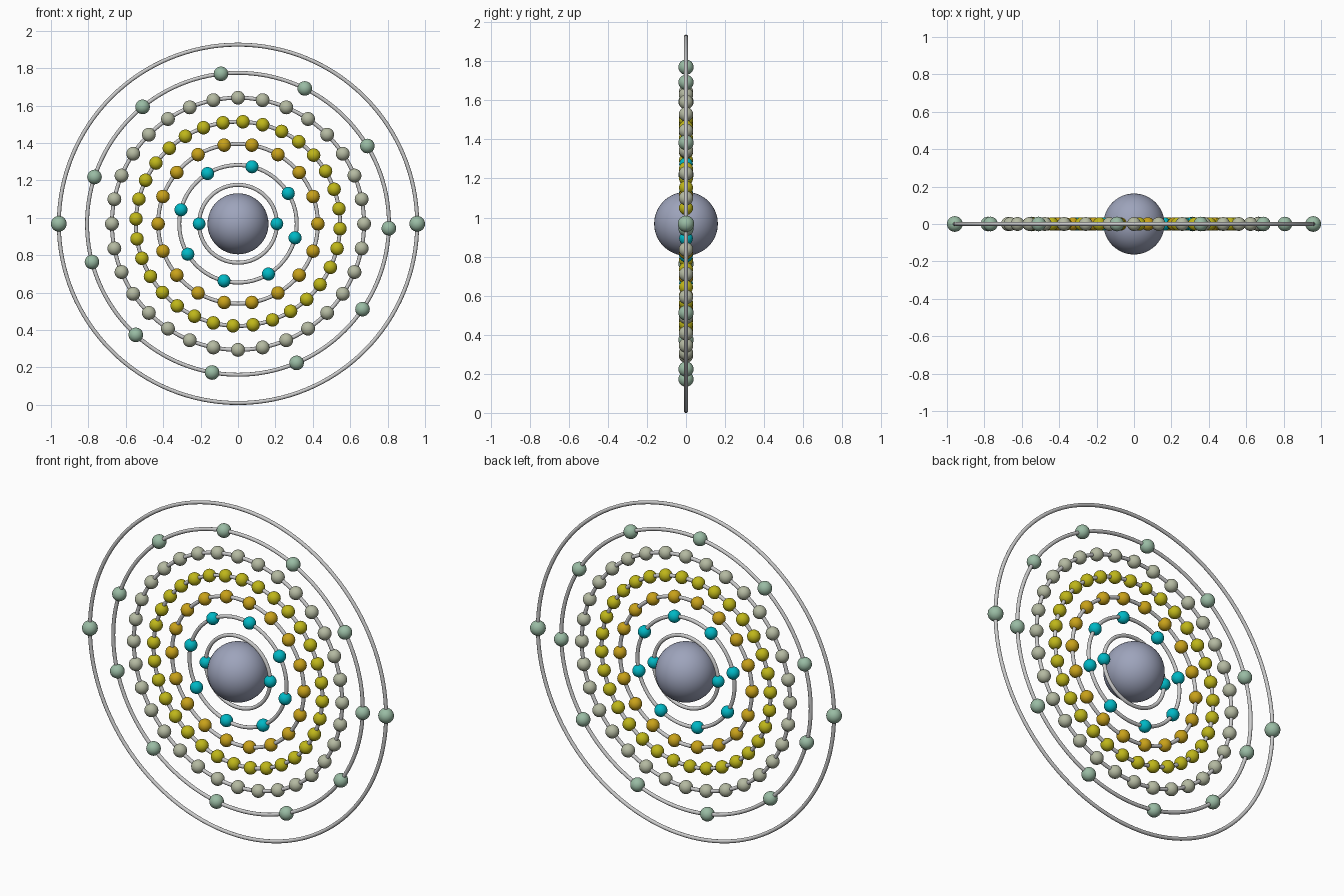
import bpy, bmesh
from math import sin, cos, radians, pi
from mathutils import Matrix, Vector

if "Cube" in bpy.data.objects:
    bpy.data.objects.remove(bpy.data.objects["Cube"])

CENTRE = Vector((0, 0, 0.968))
TUBE = 0.0105


def material(name, rgb):
    m = bpy.data.materials.new(name)
    m.diffuse_color = (*rgb, 1)
    m.use_nodes = True
    m.node_tree.nodes["Principled BSDF"].inputs["Base Color"].default_value = m.diffuse_color
    return m


def finish(bm, name, mat=None):
    for f in bm.faces:
        f.smooth = True
    me = bpy.data.meshes.new(name)
    bm.to_mesh(me)
    bm.free()
    if mat:
        me.materials.append(mat)
    ob = bpy.data.objects.new(name, me)
    bpy.context.collection.objects.link(ob)
    return ob


def balls(name, centres, radius, mat, u=24, v=14):
    bm = bmesh.new()
    for c in centres:
        bmesh.ops.create_uvsphere(bm, u_segments=u, v_segments=v, radius=radius,
                                  matrix=Matrix.Translation(c))
    finish(bm, name, mat)


def on_ring(r, a):
    return CENTRE + Vector((r * cos(a), 0, r * sin(a)))


def ring(name, radius):
    bpy.ops.mesh.primitive_torus_add(major_radius=radius, minor_radius=TUBE,
                                     major_segments=128, minor_segments=12,
                                     location=CENTRE, rotation=(pi / 2, 0, 0))
    ob = bpy.context.object
    ob.name = name
    bpy.ops.object.shade_smooth()


cyan = material("cyan", (0.0, 0.48, 0.56))
amber = material("amber", (0.58, 0.36, 0.01))
yellow = material("yellow", (0.52, 0.47, 0.01))
sage = material("sage", (0.46, 0.49, 0.36))
green = material("green", (0.32, 0.50, 0.37))
slate = material("slate", (0.34, 0.37, 0.50))

# central nucleus
balls("nucleus", [CENTRE], 0.163, slate, 48, 32)

# orbit radius, ball count, phase in degrees, ball radius, colour
shells = [
    (0.208, 2, 0, 0.034, cyan),
    (0.314, 8, -13.8, 0.035, cyan),
    (0.427, 18, 0, 0.036, amber),
    (0.546, 32, -2.75, 0.036, yellow),
    (0.674, 32, 0, 0.037, sage),
    (0.807, 11, -1.7, 0.039, green),
    (0.958, 2, 0, 0.042, green),
]

# rings with evenly spaced balls
for i, (r, n, phase, size, mat) in enumerate(shells, 1):
    ring(f"orbit_ring_{i}", r)
    pts = [on_ring(r, radians(phase) + 2 * pi * k / n) for k in range(n)]
    balls(f"orbit_balls_{i}", pts, size, mat)
